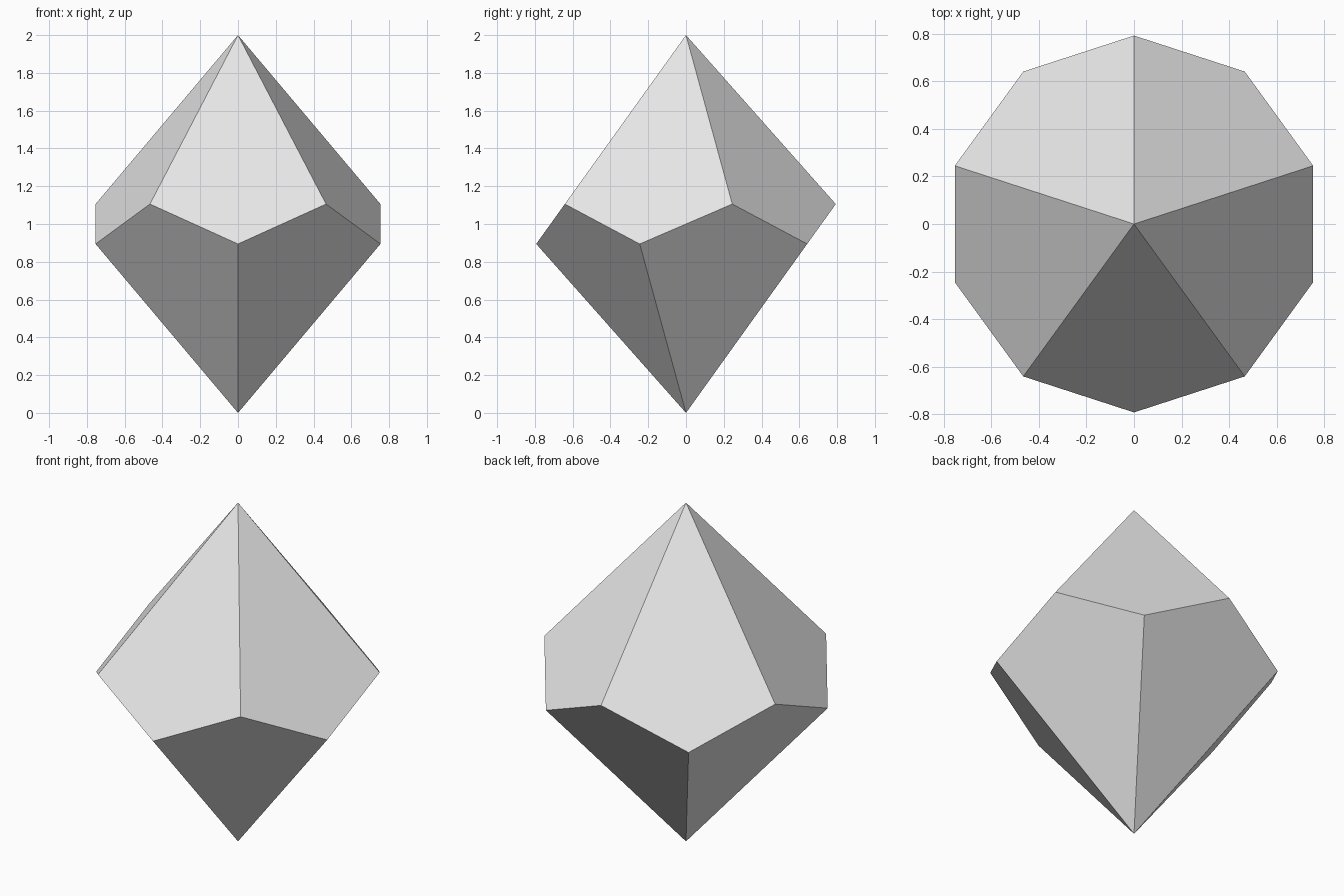
import bpy
import bmesh
from math import pi, cos, sin

cube = bpy.data.objects.get("Cube")
if cube:
    bpy.data.objects.remove(cube, do_unlink=True)

# Proportions of the ten-sided solid; the rim height keeps every kite flat
SIDES = 5
RADIUS = 0.793
HALF = 1.0
RIM = HALF * (1 - cos(pi / SIDES)) / (1 + cos(pi / SIDES))

# Light grey material
grey = bpy.data.materials.new("light_grey")
grey.use_nodes = True
colour = (0.8, 0.8, 0.8, 1)
grey.diffuse_color = colour
grey.node_tree.nodes["Principled BSDF"].inputs["Base Color"].default_value = colour

# Zigzag rim between the two tips
bm = bmesh.new()
top = bm.verts.new((0, 0, 2 * HALF))
bottom = bm.verts.new((0, 0, 0))
rim = []
for i in range(2 * SIDES):
    a = -pi / 2 + i * pi / SIDES
    z = HALF + (RIM if i % 2 else -RIM)
    rim.append(bm.verts.new((RADIUS * cos(a), RADIUS * sin(a), z)))

# One kite per rim corner: low corners join the top tip, high ones the bottom
for i, corner in enumerate(rim):
    before, after = rim[i - 1], rim[(i + 1) % len(rim)]
    bm.faces.new((bottom if i % 2 else top, before, corner, after))
bmesh.ops.recalc_face_normals(bm, faces=bm.faces)

mesh = bpy.data.meshes.new("ten_sided_die")
bm.to_mesh(mesh)
bm.free()
mesh.materials.append(grey)
die = bpy.data.objects.new("ten_sided_die", mesh)
bpy.context.collection.objects.link(die)
